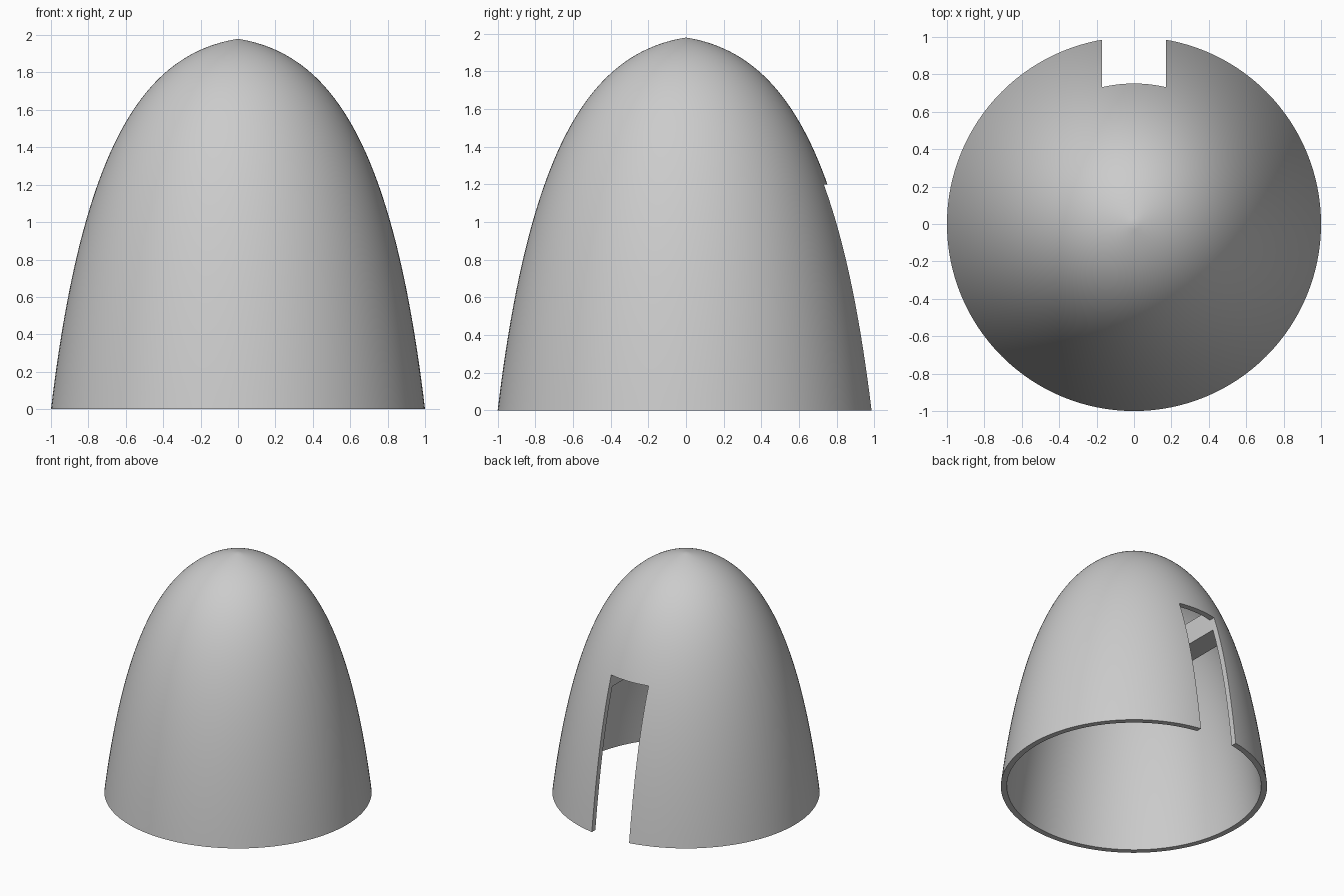
import bpy
import bmesh
from math import cos, sin, tau, radians
from mathutils import Vector
from mathutils.geometry import interpolate_bezier

if "Cube" in bpy.data.objects:
    bpy.data.objects.remove(bpy.data.objects["Cube"])

SEGMENTS = 128
WALL = 0.045
SLOT = 0.17

grey = bpy.data.materials.new("light grey")
grey.use_nodes = True
grey.diffuse_color = (0.6, 0.6, 0.6, 1)
grey.node_tree.nodes["Principled BSDF"].inputs["Base Color"].default_value = grey.diffuse_color


def finish(bm, name):
    bmesh.ops.recalc_face_normals(bm, faces=bm.faces)
    mesh = bpy.data.meshes.new(name)
    bm.to_mesh(mesh)
    bm.free()
    mesh.materials.append(grey)
    obj = bpy.data.objects.new(name, mesh)
    bpy.context.collection.objects.link(obj)
    return obj


def box(name, low, high):
    bm = bmesh.new()
    bmesh.ops.create_cube(bm, size=1)
    low, high = Vector(low), Vector(high)
    for v in bm.verts:
        v.co = (low + high) / 2 + v.co * (high - low)
    return finish(bm, name)


def revolve(name, profile):
    # Spin an (x, z) profile whose two ends lie on the axis
    bm = bmesh.new()
    rings = []
    for r, z in profile:
        if r < 1e-4:
            rings.append([bm.verts.new((0, 0, z))] * SEGMENTS)
        else:
            rings.append([bm.verts.new((r * cos(tau * i / SEGMENTS), r * sin(tau * i / SEGMENTS), z))
                          for i in range(SEGMENTS)])
    for a, b in zip(rings, rings[1:]):
        for i in range(SEGMENTS):
            j = (i + 1) % SEGMENTS
            bm.faces.new(dict.fromkeys((a[i], a[j], b[j], b[i])))
    return finish(bm, name)


def boolean(obj, helper, operation):
    mod = obj.modifiers.new(operation.lower(), "BOOLEAN")
    mod.operation = operation
    mod.solver = "EXACT"
    mod.object = helper
    bpy.context.view_layer.objects.active = obj
    bpy.ops.object.modifier_apply(modifier=mod.name)


def smooth(obj):
    bpy.ops.object.select_all(action="DESELECT")
    obj.select_set(True)
    bpy.context.view_layer.objects.active = obj
    bpy.ops.object.shade_smooth_by_angle(angle=radians(30))


def dome_curve(inset):
    # Bullet-shaped half outline, offset inward by the inset
    pts = interpolate_bezier(Vector((1, 0)), Vector((0.83, 1.42)),
                             Vector((0.5, 1.9)), Vector((0, 1.98)), 49)
    curve = []
    for i, p in enumerate(pts):
        t = pts[min(i + 1, 48)] - pts[max(i - 1, 0)]
        n = Vector((-t.y, t.x)).normalized()
        q = p + n * inset
        curve.append((max(q.x, 0), q.y))
    curve[0] = (1 - inset, 0)
    curve[-1] = (0, 1.98 - inset)
    return curve


# Hollow domed shell
outer, inner = dome_curve(0), dome_curve(WALL)
shell = revolve("domed_shell", inner[::-1] + outer)

# Tall slot in the back wall
cutter = box("slot_cutter", (-SLOT, 0.3, -0.2), (SLOT, 1.3, 1.2))
boolean(shell, cutter, "DIFFERENCE")
smooth(shell)

# Two inner rails beside the slot, trimmed to end within the wall
core = revolve("rail_trimmer", [(0, 0)] + dome_curve(WALL / 2))
for side, name in ((1, "left_rail"), (-1, "right_rail")):
    xs = sorted((side * SLOT, side * 0.35))
    rail = box(name, (xs[0], -1, 1.1), (xs[1], 1, 1.29))
    boolean(rail, core, "INTERSECT")
    smooth(rail)

for helper in (cutter, core):
    bpy.data.objects.remove(helper)
